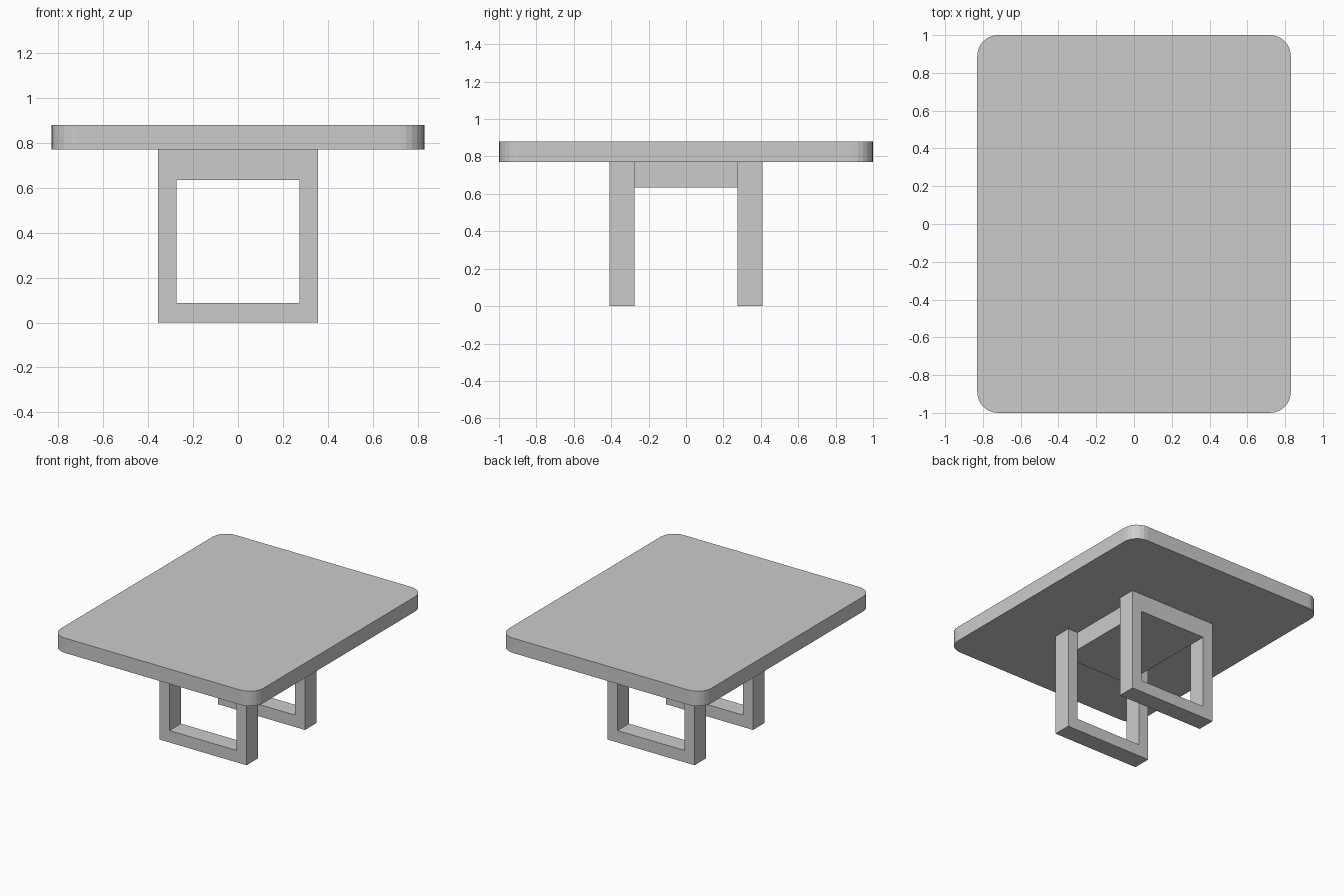
import bpy, bmesh
from math import cos, sin, pi

if "Cube" in bpy.data.objects:
    bpy.data.objects.remove(bpy.data.objects["Cube"])


def make_object(name, bm):
    bmesh.ops.recalc_face_normals(bm, faces=bm.faces)
    mesh = bpy.data.meshes.new(name)
    bm.to_mesh(mesh)
    bm.free()
    obj = bpy.data.objects.new(name, mesh)
    bpy.context.collection.objects.link(obj)
    return obj


def box(name, x, y, z):
    """Box from (min, max) ranges."""
    bm = bmesh.new()
    bmesh.ops.create_cube(bm, size=1)
    for v in bm.verts:
        v.co = [r[0] if c < 0 else r[1] for c, r in zip(v.co, (x, y, z))]
    return make_object(name, bm)


def extrude_up(bm, faces, offset):
    ext = bmesh.ops.extrude_face_region(bm, geom=faces)
    verts = [g for g in ext["geom"] if isinstance(g, bmesh.types.BMVert)]
    bmesh.ops.translate(bm, verts=verts, vec=offset)


# Tabletop: rounded rectangle slab
HX, HY, R, SEG = 0.83, 1.0, 0.11, 6
bm = bmesh.new()
outline = []
for i, (sx, sy) in enumerate([(1, 1), (-1, 1), (-1, -1), (1, -1)]):
    for k in range(SEG + 1):
        a = (i + k / SEG) * pi / 2
        outline.append(bm.verts.new((sx * (HX - R) + R * cos(a),
                                     sy * (HY - R) + R * sin(a), 0.77)))
extrude_up(bm, [bm.faces.new(outline)], (0, 0, 0.11))
make_object("tabletop", bm)

# Leg frames: square loops with a window, one at each end
OUT, INN, Z0, Z1, ZT = 0.357, 0.275, 0.088, 0.635, 0.77
Y_IN, Y_OUT = 0.275, 0.41
for name, y in (("front_leg_frame", -Y_OUT), ("back_leg_frame", Y_IN)):
    bm = bmesh.new()
    outer = [bm.verts.new((x, y, z)) for x, z in
             ((-OUT, 0), (OUT, 0), (OUT, ZT), (-OUT, ZT))]
    inner = [bm.verts.new((x, y, z)) for x, z in
             ((-INN, Z0), (INN, Z0), (INN, Z1), (-INN, Z1))]
    ring = [bm.faces.new((outer[i], outer[(i + 1) % 4],
                          inner[(i + 1) % 4], inner[i])) for i in range(4)]
    extrude_up(bm, ring, (0, Y_OUT - Y_IN, 0))
    make_object(name, bm)

# Block under the top joining the two frames
box("connecting_block", (-INN, INN), (-Y_IN, Y_IN), (Z1, ZT))
